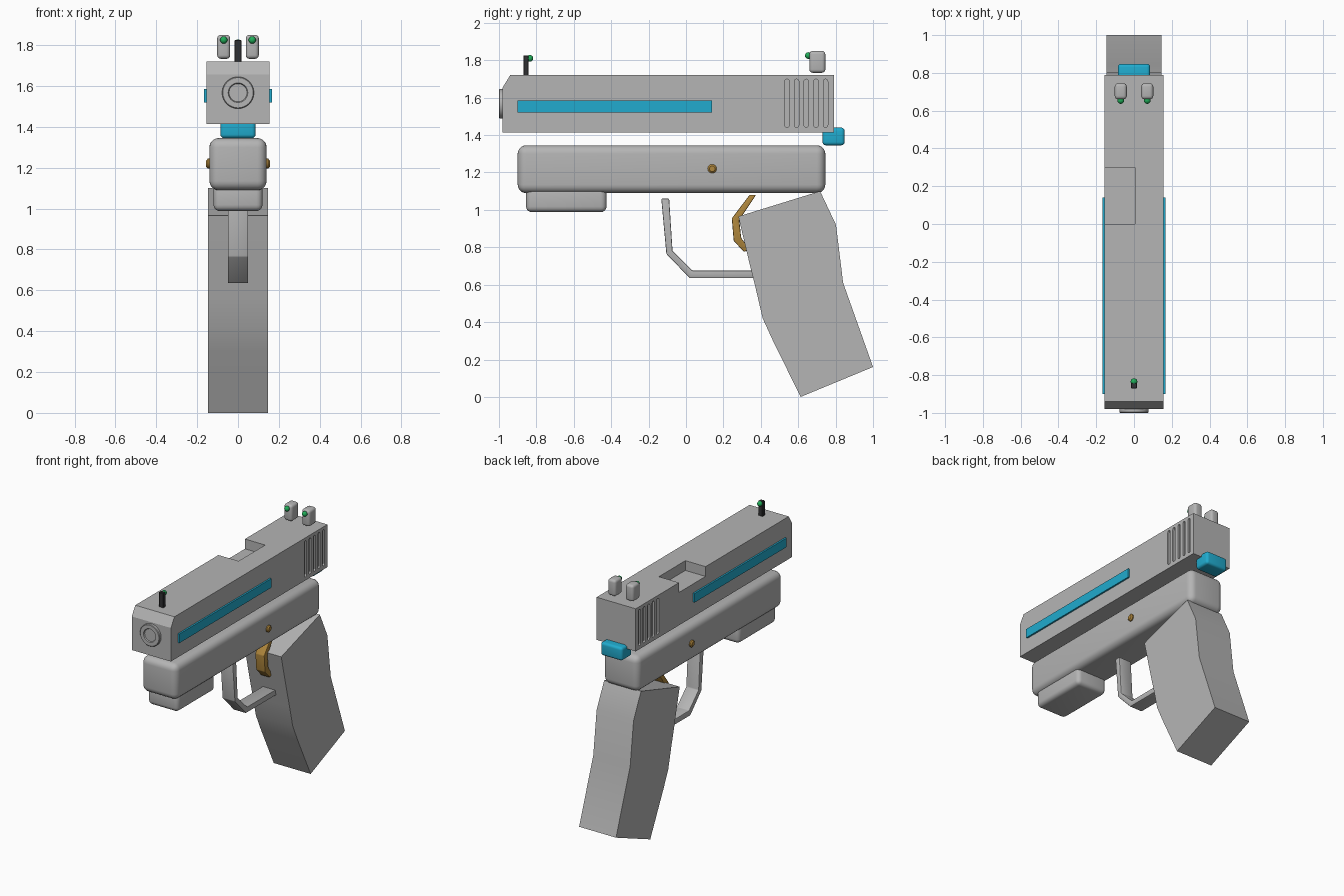
import bpy, bmesh, math
from mathutils import Matrix, Vector

if "Cube" in bpy.data.objects:
    bpy.data.objects.remove(bpy.data.objects["Cube"])


def material(name, rgb):
    m = bpy.data.materials.new(name)
    m.diffuse_color = (*rgb, 1)
    m.use_nodes = True
    m.node_tree.nodes["Principled BSDF"].inputs["Base Color"].default_value = m.diffuse_color
    return m


GREY = material("grey", (0.46, 0.46, 0.46))
CYAN = material("cyan", (0.015, 0.41, 0.62))
GOLD = material("gold", (0.43, 0.24, 0.045))
GREEN = material("green", (0.015, 0.42, 0.10))
BLACK = material("black", (0.03, 0.03, 0.032))


def finish(name, bm, mat, bevel=0, segments=4, smooth=True):
    if bevel:
        bmesh.ops.bevel(bm, geom=bm.edges[:], offset=bevel, segments=segments,
                        profile=0.5, affect='EDGES', clamp_overlap=True)
    bmesh.ops.recalc_face_normals(bm, faces=bm.faces)
    mesh = bpy.data.meshes.new(name)
    bm.to_mesh(mesh)
    bm.free()
    ob = bpy.data.objects.new(name, mesh)
    bpy.context.collection.objects.link(ob)
    mesh.materials.append(mat)
    if smooth:
        bpy.ops.object.select_all(action='DESELECT')
        ob.select_set(True)
        bpy.context.view_layer.objects.active = ob
        bpy.ops.object.shade_smooth_by_angle(angle=math.radians(30))
    return ob


def add_prism(bm, profile, x0, x1):
    """Extrude a (y, z) outline from x0 to x1."""
    face = bm.faces.new([bm.verts.new((x0, y, z)) for y, z in profile])
    ext = bmesh.ops.extrude_face_region(bm, geom=[face])["geom"]
    verts = [v for v in ext if isinstance(v, bmesh.types.BMVert)]
    bmesh.ops.translate(bm, verts=verts, vec=(x1 - x0, 0, 0))


def prism(name, profile, half, mat, **kw):
    bm = bmesh.new()
    add_prism(bm, profile, -half, half)
    return finish(name, bm, mat, **kw)


def box(name, x, y, z, mat, **kw):
    bm = bmesh.new()
    add_prism(bm, [(y[0], z[0]), (y[1], z[0]), (y[1], z[1]), (y[0], z[1])], *x)
    return finish(name, bm, mat, **kw)


def ball(name, centre, radius, mat):
    bm = bmesh.new()
    bmesh.ops.create_uvsphere(bm, u_segments=20, v_segments=12, radius=radius,
                              matrix=Matrix.Translation(centre))
    return finish(name, bm, mat)


def lathe(name, profile, origin, axis, mat, steps=40):
    """Spin (radius, distance) points about an axis through origin."""
    bm = bmesh.new()
    rot = Vector((0, 0, 1)).rotation_difference(Vector(axis)).to_matrix()
    verts = [bm.verts.new(rot @ Vector((r, 0, d)) + Vector(origin)) for r, d in profile]
    edges = [bm.edges.new(p) for p in zip(verts, verts[1:])]
    bmesh.ops.spin(bm, geom=verts + edges, cent=origin, axis=axis,
                   angle=math.tau, steps=steps)
    bmesh.ops.remove_doubles(bm, verts=bm.verts, dist=1e-4)
    return finish(name, bm, mat)


# Slide with sloped nose
slide = prism("slide", [(-0.98, 1.415), (0.79, 1.415), (0.79, 1.72),
                        (-0.94, 1.72), (-0.98, 1.655)], 0.155, GREY, smooth=False)

# Ejection port and rear grip grooves, cut out of the slide
cut = bmesh.new()
add_prism(cut, [(0, 1.65), (0.3, 1.65), (0.3, 1.8), (0, 1.8)], -0.25, 0.005)
for i in range(5):
    y, r = 0.54 + i * 0.0515, 0.012
    groove = [(y + r * math.cos(a), (1.687 if a < 3.1 else 1.453) + r * math.sin(a))
              for a in [k * math.pi / 6 for k in range(6)]]
    groove.append((y - r, 1.687))
    groove += [(y + r * math.cos(a), 1.453 + r * math.sin(a))
               for a in [math.pi + k * math.pi / 6 for k in range(7)]]
    for s in (-1, 1):
        add_prism(cut, groove, s * 0.142, s * 0.2)
cutter = finish("slide_cutter", cut, GREY, smooth=False)
cutter.hide_render = True
mod = slide.modifiers.new("cuts", 'BOOLEAN')
mod.operation, mod.solver, mod.object = 'DIFFERENCE', 'EXACT', cutter
bpy.ops.object.select_all(action='DESELECT')
slide.select_set(True)
bpy.context.view_layer.objects.active = slide
bpy.ops.object.modifier_apply(modifier=mod.name)
bpy.data.objects.remove(cutter)

# Muzzle ring with a shallow bore
lathe("muzzle", [(0, -0.01), (0.078, -0.01), (0.078, 0.026), (0.074, 0.03),
                 (0.048, 0.03), (0.044, 0.022), (0, 0.022)],
      (0, -0.97, 1.567), (0, -1, 0), GREY)

# Coloured side strips and rear button
for side, s in (("left", -1), ("right", 1)):
    box(side + "_strip", sorted((s * 0.15, s * 0.167)), (-0.9, 0.14), (1.52, 1.585),
        CYAN, smooth=False)
box("rear_button", (-0.086, 0.086), (0.73, 0.848), (1.345, 1.44), CYAN, bevel=0.018)

# Sights with glowing dots
box("front_sight", (-0.017, 0.017), (-0.87, -0.842), (1.715, 1.825), BLACK,
    bevel=0.003, segments=1)
ball("front_sight_dot", (0, -0.835, 1.81), 0.018, GREEN)
for side, s in (("left", -1), ("right", 1)):
    box(side + "_rear_sight", sorted((s * 0.038, s * 0.102)), (0.66, 0.745),
        (1.733, 1.85), GREY, bevel=0.018)
    ball(side + "_rear_sight_dot", (s * 0.07, 0.654, 1.825), 0.018, GREEN)

# Frame, under-barrel block and cross pin
box("frame", (-0.14, 0.14), (-0.9, 0.745), (1.09, 1.345), GREY, bevel=0.045, segments=5)
box("rail_block", (-0.12, 0.12), (-0.855, -0.425), (0.988, 1.12), GREY, bevel=0.03)
lathe("cross_pin", [(0, -0.156), (0.015, -0.156), (0.024, -0.148), (0.024, 0.148),
                    (0.015, 0.156), (0, 0.156)], (0, 0.14, 1.22), (1, 0, 0), GOLD, 24)

# Trigger guard and trigger
prism("trigger_guard", [(-0.132, 1.06), (-0.105, 0.765), (0.02, 0.635), (0.38, 0.635),
                        (0.38, 0.675), (0.035, 0.675), (-0.072, 0.78), (-0.09, 1.06)],
      0.05, GREY, bevel=0.005, segments=2)
prism("trigger", [(0.34, 1.08), (0.245, 0.955), (0.255, 0.835), (0.31, 0.775),
                  (0.34, 0.79), (0.295, 0.85), (0.285, 0.945), (0.375, 1.08)],
      0.036, GOLD, bevel=0.005, segments=2)

# Grip
prism("grip", [(0.28, 0.965), (0.345, 0.69), (0.375, 0.57), (0.41, 0.42), (0.465, 0.3),
               (0.613, 0.0), (1.0, 0.16), (0.84, 0.61), (0.802, 0.92), (0.717, 1.1)],
      0.146, GREY)
